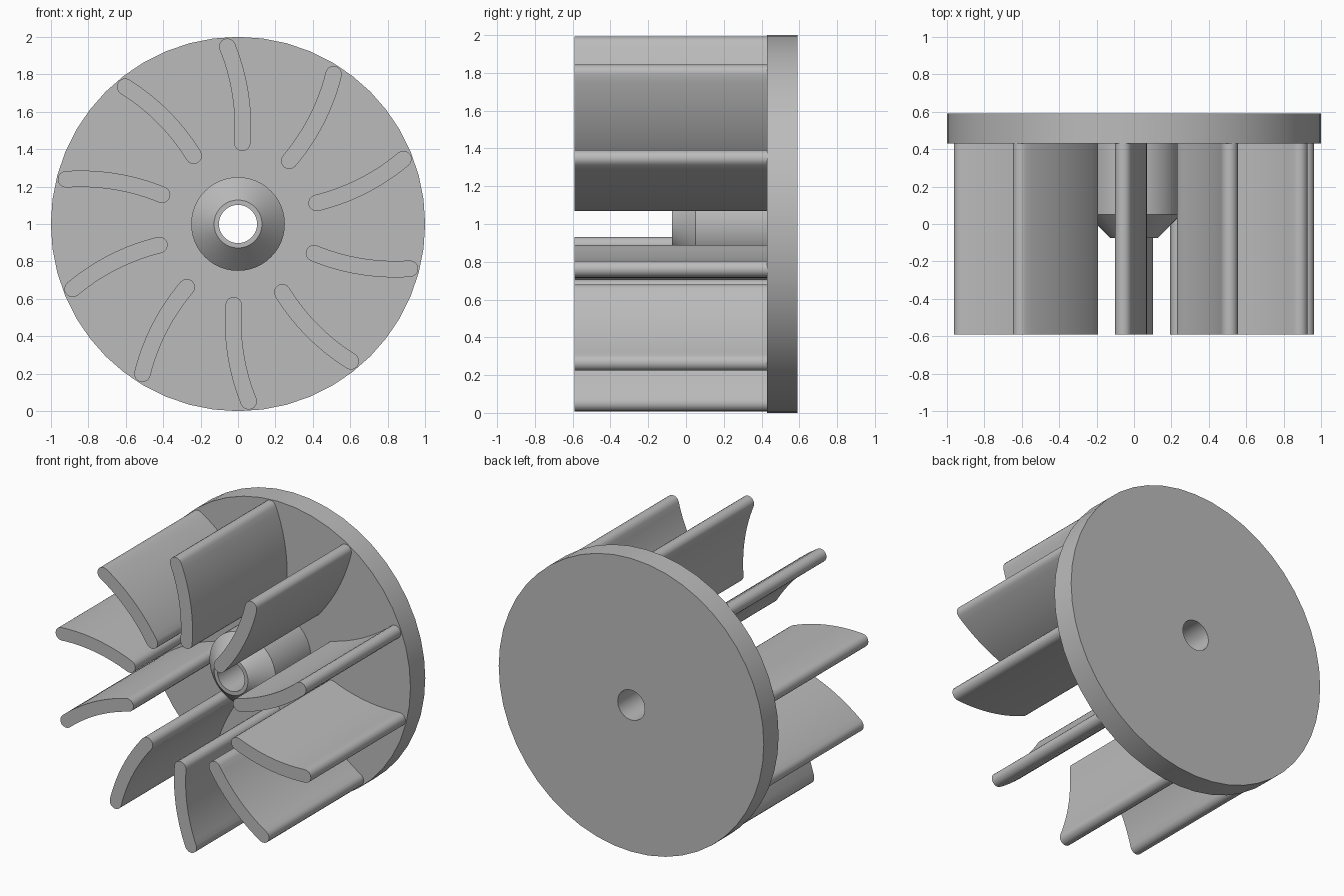
import bpy, bmesh, math
from mathutils import Matrix, Vector

old = bpy.data.objects.get("Cube")
if old:
    bpy.data.objects.remove(old, do_unlink=True)

FRONT, PLATE_FRONT, BACK = -0.59, 0.43, 0.59
BLADES = 10
CENTRE = Vector((0, 0, 1))

grey = bpy.data.materials.new("plain grey")
grey.use_nodes = True
colour = (0.5, 0.5, 0.5, 1)
grey.diffuse_color = colour
grey.node_tree.nodes["Principled BSDF"].inputs["Base Color"].default_value = colour


def finish(name, bm):
    """Turn a bmesh into a smooth-shaded object with sharp edges kept."""
    bmesh.ops.recalc_face_normals(bm, faces=bm.faces)
    mesh = bpy.data.meshes.new(name)
    bm.to_mesh(mesh)
    bm.free()
    mesh.materials.append(grey)
    obj = bpy.data.objects.new(name, mesh)
    bpy.context.collection.objects.link(obj)
    bpy.ops.object.select_all(action='DESELECT')
    obj.select_set(True)
    bpy.context.view_layer.objects.active = obj
    bpy.ops.object.shade_smooth_by_angle(angle=math.radians(30))
    return obj


def lathe(name, profile, steps):
    """Revolve a closed (radius, y) profile around the shaft axis."""
    bm = bmesh.new()
    rings = []
    for i in range(steps):
        a = math.tau * i / steps
        rings.append([bm.verts.new(CENTRE + Vector((r * math.sin(a), y, r * math.cos(a))))
                      for r, y in profile])
    n = len(profile)
    for i in range(steps):
        a, b = rings[i], rings[(i + 1) % steps]
        for j in range(n):
            k = (j + 1) % n
            bm.faces.new((a[j], b[j], b[k], a[k]))
    return finish(name, bm)


def blade_outline(inner, outer, bulge, half, steps=14, cap=8):
    """Arc-shaped slot with rounded ends, in the x-z plane."""
    chord = outer - inner
    c = chord.length
    along = chord / c
    side = Vector((along.y, -along.x))
    radius = c * c / (8 * bulge) + bulge / 2
    pivot = (inner + outer) / 2 - side * (radius - bulge)
    sweep = math.asin(c / (2 * radius))

    def point(t, r):
        return pivot + side * (r * math.cos(t)) + along * (r * math.sin(t))

    angles = [sweep * (2 * i / steps - 1) for i in range(steps + 1)]
    pts = [point(t, radius + half) for t in angles]
    # rounded outer end, concave edge, rounded inner end
    for end, t0, start in ((outer, sweep, 0), (inner, -sweep, math.pi)):
        if start:
            pts += [point(t, radius - half) for t in reversed(angles)]
        for i in range(1, cap):
            t = t0 + start + math.pi * i / cap
            pts.append(end + half * (side * math.cos(t) + along * math.sin(t)))
    return pts


# Round backplate with chamfered hub and through bore
lathe("backplate_and_hub",
      [(0.102, BACK), (1, BACK), (1, PLATE_FRONT), (0.25, PLATE_FRONT),
       (0.25, 0.05), (0.128, -0.075), (0.102, -0.075)], 48)

# Curved blades around the hub
outline = blade_outline(Vector((0.023, 0.434)), Vector((-0.057, 0.948)), 0.03, 0.044)
for i in range(BLADES):
    bm = bmesh.new()
    face = bm.faces.new([bm.verts.new((p.x, FRONT, p.y)) for p in outline])
    out = bmesh.ops.extrude_face_region(bm, geom=[face], use_keep_orig=True)
    moved = [v for v in out["geom"] if isinstance(v, bmesh.types.BMVert)]
    bmesh.ops.translate(bm, verts=moved, vec=(0, PLATE_FRONT + 0.01 - FRONT, 0))
    turn = Matrix.Rotation(math.tau * i / BLADES, 4, 'Y')
    bm.transform(Matrix.Translation(CENTRE) @ turn)
    finish(f"blade_{i + 1}", bm)
